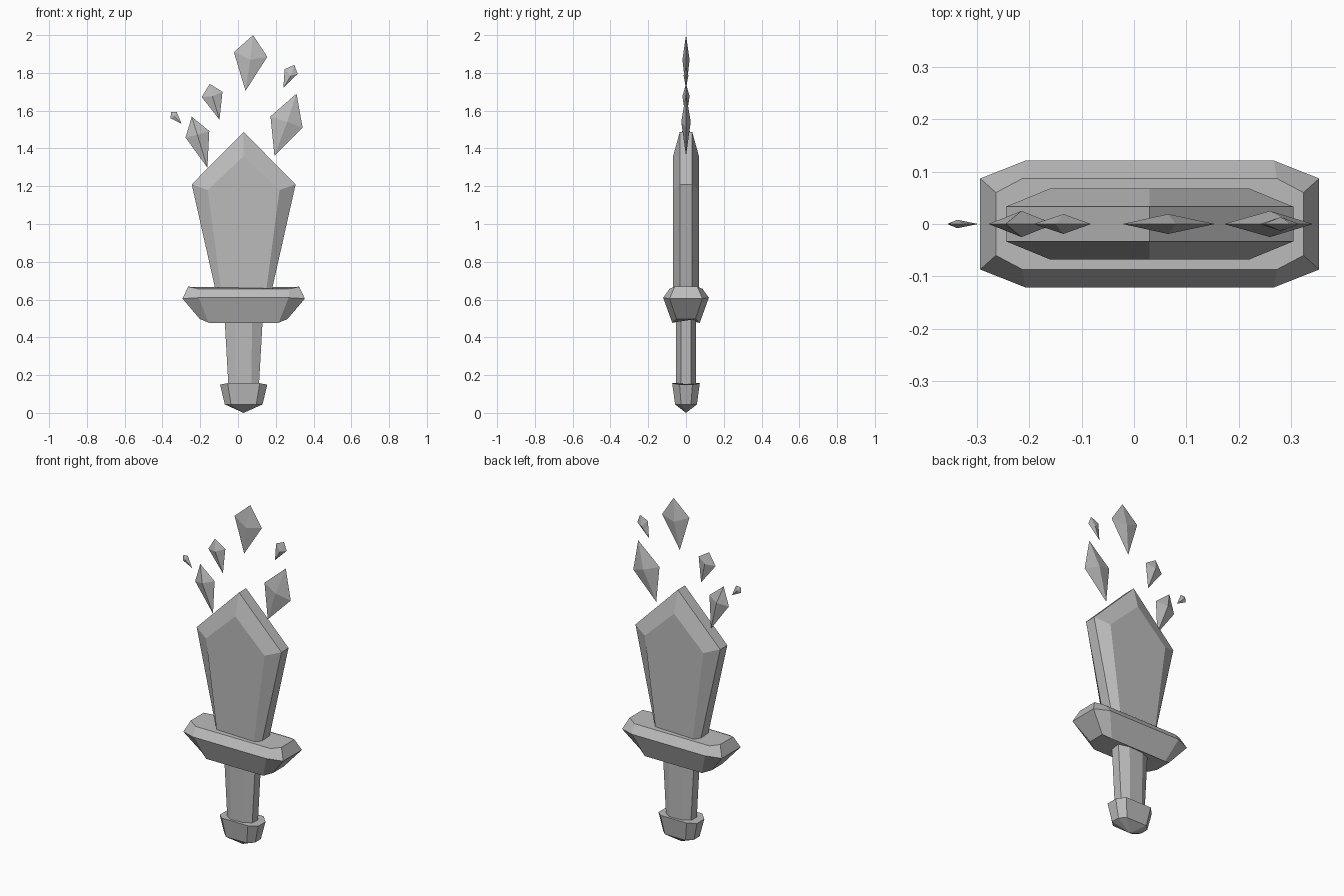
import bpy
import bmesh

cube = bpy.data.objects.get("Cube")
if cube:
    bpy.data.objects.remove(cube, do_unlink=True)

CX = 0.03  # the sword's own axis; the shards make the whole lopsided

stone = bpy.data.materials.new("stone grey")
stone.use_nodes = True
GREY = (0.5, 0.5, 0.5, 1)
stone.diffuse_color = GREY
stone.node_tree.nodes["Principled BSDF"].inputs["Base Color"].default_value = GREY


def finish(name, bm):
    bmesh.ops.recalc_face_normals(bm, faces=bm.faces)
    mesh = bpy.data.meshes.new(name)
    bm.to_mesh(mesh)
    bm.free()
    mesh.materials.append(stone)
    obj = bpy.data.objects.new(name, mesh)
    bpy.context.collection.objects.link(obj)
    return obj


def loft(name, rings, apex=None):
    """Join rings of points with quads; close the first with an apex or a cap."""
    bm = bmesh.new()
    rows = [[bm.verts.new(p) for p in ring] for ring in rings]
    n = len(rows[0])
    for a, b in zip(rows, rows[1:]):
        for i in range(n):
            j = (i + 1) % n
            bm.faces.new((a[i], a[j], b[j], b[i]))
    bm.faces.new(rows[-1])
    if apex:
        tip = bm.verts.new(apex)
        for i in range(n):
            bm.faces.new((tip, rows[0][i], rows[0][(i + 1) % n]))
    else:
        bm.faces.new(rows[0])
    return finish(name, bm)


def octagon(end_x, end_y, side_x, side_y, end_z, side_z):
    """Stretched octagon: two points on each end, two on each long side."""
    half = [(end_x, -end_y, end_z), (end_x, end_y, end_z),
            (side_x, side_y, side_z), (-side_x, side_y, side_z)]
    ring = half + [(-x, -y, z) for x, y, z in half]
    return [(x + CX, y, z) for x, y, z in ring]


def blade_outline(y, foot, shoulder, shoulder_z, tip_z):
    right = [(foot, 0.6), (shoulder, shoulder_z)]
    left = [(-x, z) for x, z in reversed(right)]
    return [(x + CX, y, z) for x, z in right + [(0, tip_z)] + left]


# Pommel with a shallow pointed underside
loft("pommel", [octagon(0.10, 0.026, 0.067, 0.058, 0.045, 0.045),
                octagon(0.125, 0.034, 0.085, 0.073, 0.15, 0.157)],
     apex=(CX, 0, 0))

# Grip, widening towards the guard
loft("grip", [octagon(0.08, 0.027, 0.04, 0.053, 0.13, 0.13),
              octagon(0.101, 0.027, 0.045, 0.053, 0.5, 0.5)])

# Crossguard
loft("crossguard", [octagon(0.232, 0.05, 0.185, 0.073, 0.497, 0.477),
                    octagon(0.324, 0.087, 0.238, 0.121, 0.605, 0.61),
                    octagon(0.294, 0.06, 0.243, 0.087, 0.668, 0.657)])

# Blade with a bevel on both faces
rim = (0.138, 0.275, 1.21, 1.487)
face = (0.113, 0.19, 1.18, 1.36)
loft("blade", [blade_outline(-0.068, *face), blade_outline(-0.033, *rim),
               blade_outline(0.033, *rim), blade_outline(0.068, *face)])


# Floating shards: a kite outline pulled to a point in front and behind
def shard(name, outline, centre, depth):
    bm = bmesh.new()
    rim_verts = [bm.verts.new((x, 0, z)) for x, z in outline]
    for y in (-depth, depth):
        peak = bm.verts.new((centre[0], y, centre[1]))
        for i, v in enumerate(rim_verts):
            bm.faces.new((peak, v, rim_verts[(i + 1) % len(rim_verts)]))
    finish(name, bm)


shard("shard_top", [(0.08, 2.0), (0.155, 1.885), (0.04, 1.705), (-0.022, 1.91)],
      (0.065, 1.87), 0.019)
shard("shard_left_large", [(0.31, 1.69), (0.342, 1.51), (0.193, 1.36), (0.172, 1.57)],
      (0.26, 1.54), 0.025)
shard("shard_left_small", [(0.298, 1.842), (0.316, 1.795), (0.24, 1.72), (0.247, 1.82)],
      (0.28, 1.785), 0.013)
shard("shard_right_large", [(-0.245, 1.568), (-0.152, 1.492), (-0.162, 1.298), (-0.278, 1.458)],
      (-0.215, 1.472), 0.025)
shard("shard_right_medium", [(-0.15, 1.742), (-0.082, 1.7), (-0.098, 1.552), (-0.192, 1.672)],
      (-0.135, 1.676), 0.019)
shard("shard_right_small", [(-0.325, 1.594), (-0.298, 1.53), (-0.357, 1.56), (-0.355, 1.592)],
      (-0.338, 1.57), 0.008)
